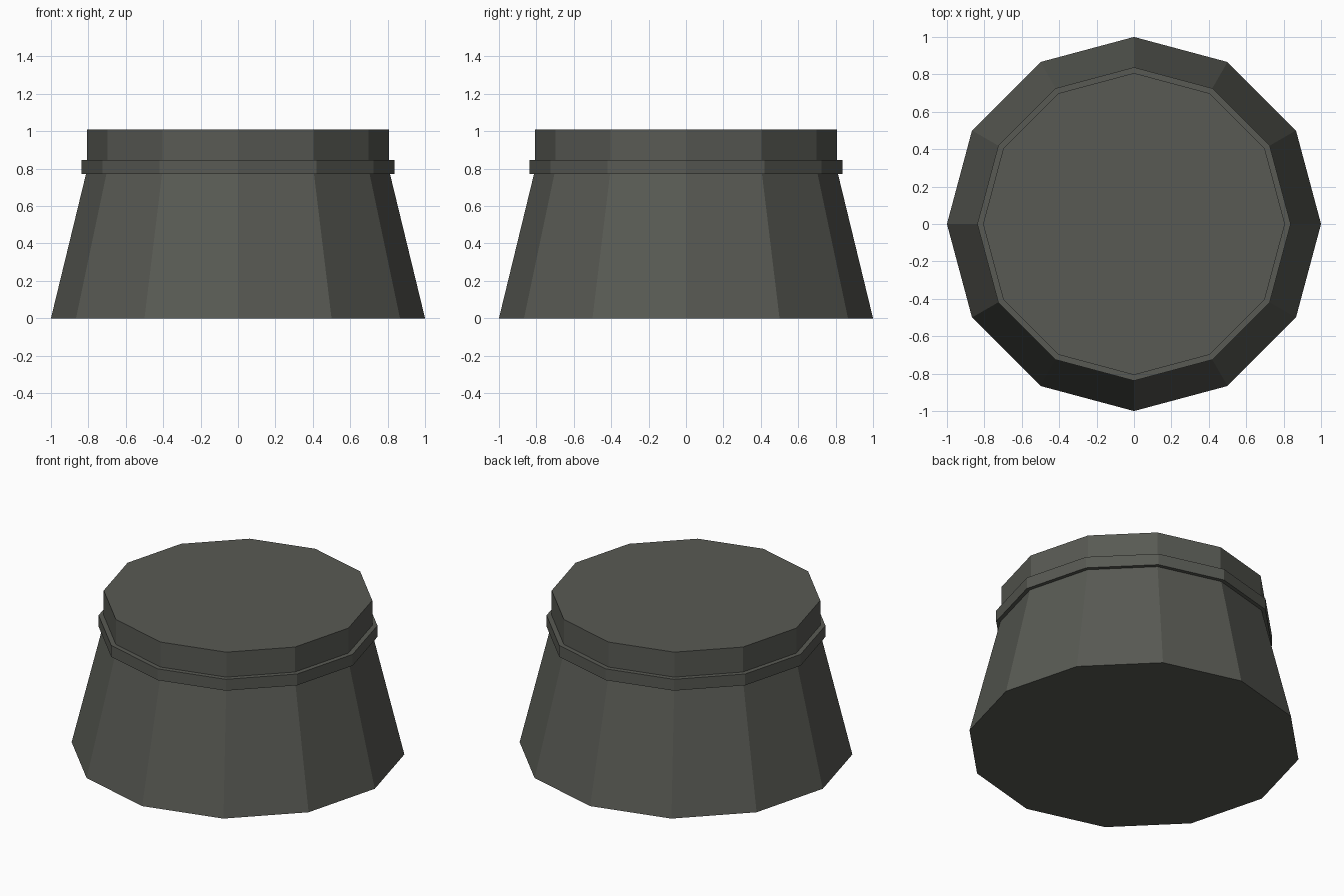
import bpy, bmesh, math

if "Cube" in bpy.data.objects:
    bpy.data.objects.remove(bpy.data.objects["Cube"])

SIDES = 12

mat = bpy.data.materials.new("dark olive grey")
mat.diffuse_color = (0.098, 0.102, 0.088, 1.0)
mat.use_nodes = True
mat.node_tree.nodes["Principled BSDF"].inputs["Base Color"].default_value = mat.diffuse_color


def lathe(name, profile):
    """Closed twelve-sided solid from (radius, z) rings, bottom to top."""
    bm = bmesh.new()
    rings = []
    for r, z in profile:
        rings.append([bm.verts.new((r * math.cos(2 * math.pi * i / SIDES),
                                    r * math.sin(2 * math.pi * i / SIDES), z))
                      for i in range(SIDES)])
    for low, high in zip(rings, rings[1:]):
        for i in range(SIDES):
            j = (i + 1) % SIDES
            bm.faces.new((low[i], low[j], high[j], high[i]))
    bm.faces.new(rings[0][::-1])
    bm.faces.new(rings[-1])
    mesh = bpy.data.meshes.new(name)
    bm.to_mesh(mesh)
    bm.free()
    mesh.materials.append(mat)
    obj = bpy.data.objects.new(name, mesh)
    bpy.context.collection.objects.link(obj)
    return obj


# Tapered body
lathe("tapered_base", [(1.0, 0.0), (0.813, 0.77)])
# Projecting band around the neck
lathe("collar_band", [(0.838, 0.77), (0.838, 0.845)])
# Straight-sided top
lathe("top_cap", [(0.807, 0.845), (0.807, 1.01)])
